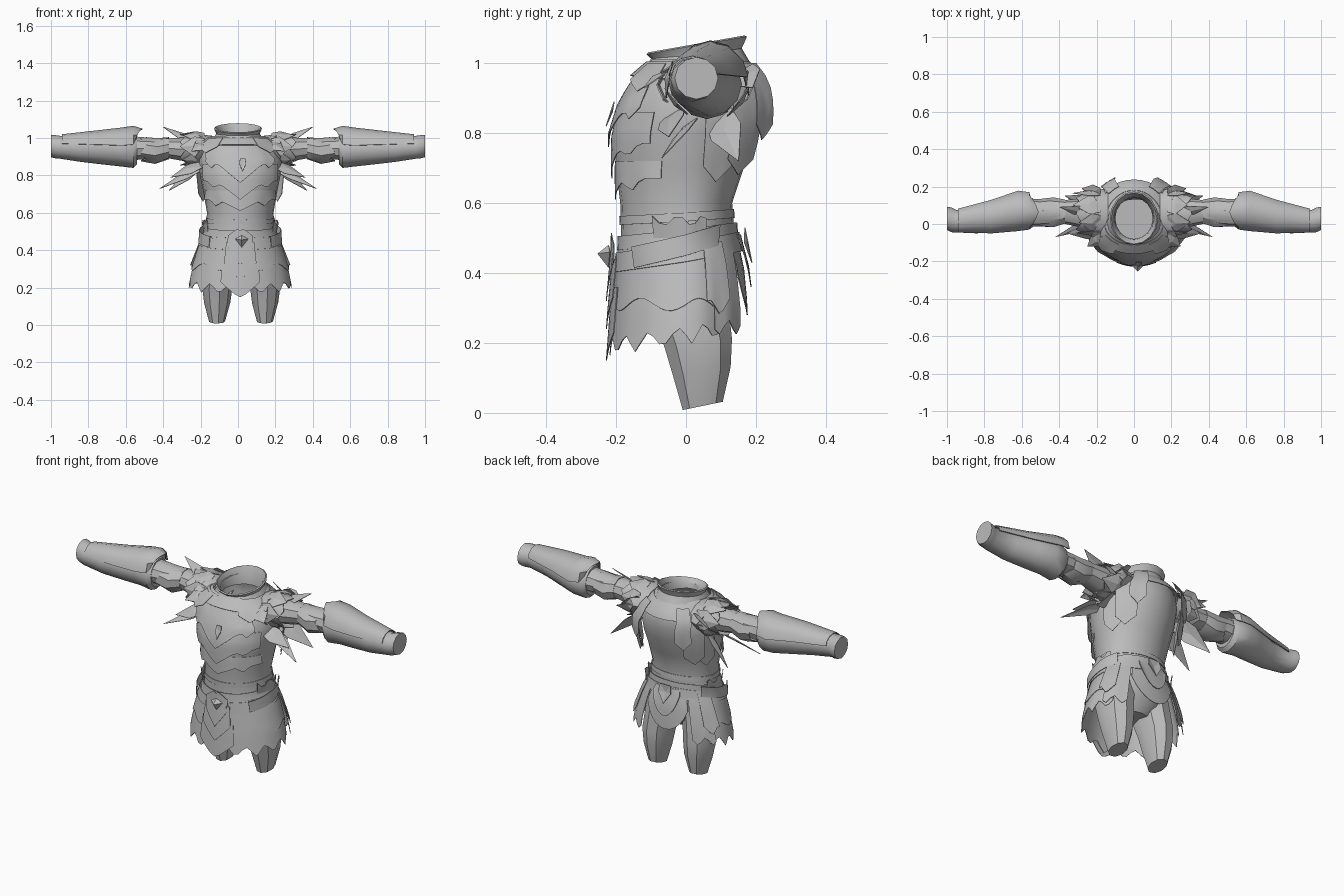
import bpy, bmesh, random
from math import sin, cos, pi, radians
from mathutils import Vector

random.seed(4)
if "Cube" in bpy.data.objects:
    bpy.data.objects.remove(bpy.data.objects["Cube"])

steel = bpy.data.materials.new("plain grey")
steel.use_nodes = True
steel.diffuse_color = (0.5, 0.5, 0.5, 1)
steel.node_tree.nodes["Principled BSDF"].inputs["Base Color"].default_value = (0.5, 0.5, 0.5, 1)

# Body cross-sections: height, half width, front depth, back depth
BODY = [(0.15, 0.275, 0.21, 0.15), (0.30, 0.25, 0.20, 0.16), (0.42, 0.215, 0.19, 0.155),
        (0.50, 0.185, 0.185, 0.14), (0.60, 0.178, 0.188, 0.132), (0.70, 0.195, 0.20, 0.165),
        (0.80, 0.215, 0.205, 0.205), (0.88, 0.225, 0.185, 0.22), (0.95, 0.205, 0.15, 0.215),
        (1.00, 0.16, 0.11, 0.18), (1.03, 0.10, 0.08, 0.14)]


def body_point(deg, z, off=0.0):
    """Point on the body surface at an angle from the front, pushed out by off."""
    z = min(max(z, BODY[0][0]), BODY[-1][0])
    for lo, hi in zip(BODY, BODY[1:]):
        if z <= hi[0]:
            f = (z - lo[0]) / (hi[0] - lo[0])
            w, front, back = [a + (b - a) * f + off for a, b in zip(lo[1:], hi[1:])]
            break
    a = radians(deg)
    lean = 0.012 if z < 0.9 else 0.0
    return Vector((lean + w * sin(a), -cos(a) * (front if cos(a) > 0 else back), z))


def finish(name, verts, faces, thick=0.0, angle=35):
    bm = bmesh.new()
    vs = [bm.verts.new(v) for v in verts]
    for f in faces:
        bm.faces.new([vs[i] for i in f])
    bmesh.ops.recalc_face_normals(bm, faces=bm.faces)
    if thick:
        bmesh.ops.solidify(bm, geom=bm.faces[:], thickness=thick)
    me = bpy.data.meshes.new(name)
    bm.to_mesh(me)
    bm.free()
    me.materials.append(steel)
    me.shade_smooth()
    me.set_sharp_from_angle(angle=radians(angle))
    bpy.context.collection.objects.link(bpy.data.objects.new(name, me))


def loft(name, rings, caps=True, thick=0.0):
    n = len(rings[0])
    verts = [p for r in rings for p in r]
    faces = [(k * n + i, k * n + (i + 1) % n, (k + 1) * n + (i + 1) % n, (k + 1) * n + i)
             for k in range(len(rings) - 1) for i in range(n)]
    if caps:
        faces += [tuple(range(n)), tuple(range(len(verts) - n, len(verts)))]
    finish(name, verts, faces, thick)


def sheet(name, start, end, cols, top, bottom, off=0.01, flare=0.0, rows=5):
    """Curved plate following the body, with a shaped lower edge."""
    verts = []
    for i in range(cols + 1):
        deg = start + (end - start) * i / cols
        z0, z1 = (e(deg) if callable(e) else e for e in (top, bottom))
        verts += [body_point(deg, z0 + (z1 - z0) * r / rows, off + flare * r / rows)
                  for r in range(rows + 1)]
    m = rows + 1
    finish(name, verts, [(i * m + r, i * m + r + 1, (i + 1) * m + r + 1, (i + 1) * m + r)
                         for i in range(cols) for r in range(rows)], 0.003)


def leaf(name, base, tip, width, up=(0, 0, 1)):
    """Pointed plate with a low middle ridge."""
    base, tip = Vector(base), Vector(tip)
    d = tip - base
    side = d.cross(Vector(up)).normalized() * width / 2
    ridge = side.cross(d).normalized() * width * 0.12
    mid = base + d * 0.4
    verts = [base + side * 0.8, base - side * 0.8, mid - side, tip, mid + side, mid + ridge]
    finish(name, verts, [(0, 1, 5), (1, 2, 5), (2, 3, 5), (3, 4, 5), (4, 0, 5)], 0.003, 10)


def tube(name, s, stations, n=10, caps=True, thick=0.0, notch=0.0):
    """Limb along x from (x, y, z, y radius, z radius) stations; notch jags the outer rim."""
    rings = [[Vector((s * (x + notch * (i % 2) * k), y + ry * cos(2 * pi * i / n),
                      z + rz * sin(2 * pi * i / n))) for i in range(n)]
             for k, (x, y, z, ry, rz) in enumerate(stations)]
    loft(name, rings, caps, thick)


def teeth(deg, base, depth, step):
    """Jagged edge height."""
    return base - depth * abs((deg / step) % 2 - 1)


# Torso, open at the neck, and hips
loft("torso", [[body_point(i * 15, z) for i in range(24)]
               for z in (0.42, 0.5, 0.6, 0.7, 0.8, 0.88, 0.95, 1.0, 1.01)], False)
loft("hips", [[body_point(i * 30, 0.45) * k + Vector((0, 0.01, z - 0.45 * k)) for i in range(12)]
              for z, k in ((0.27, 0.4), (0.32, 0.7), (0.38, 0.88), (0.45, 0.96))])

# Overlapping chest plates with a pointed centre and two side steps
for k, (top, low, rise, span) in enumerate([(0.72, 0.61, 0.06, 70), (0.86, 0.67, 0.10, 62),
                                            (0.96, 0.76, 0.12, 50)]):
    sheet("chest_plate_%d" % (k + 1), -span, span, 20, top,
          lambda d: low + rise * min(abs(d) / 35, 1) - 0.04 * max(0, 1 - abs(abs(d) - 40) / 12),
          0.002 + 0.003 * k, 0.012)
leaf("chest_crest", (0.025, -0.207, 0.89), (0.025, -0.23, 0.82), 0.035, (0, 1, 0))

# Neck mantle and its layered strips hanging behind the shoulders
sheet("mantle", 0, 360, 36, 1.005, lambda d: 0.95 + 0.015 * cos(radians(d)), 0.008, 0.014, 3)
for s, side in ((1, "left"), (-1, "right")):
    for k, (a, b, top, low, off) in enumerate([(104, 130, 0.92, 0.66, 0.014),
                                               (122, 148, 0.97, 0.68, 0.03),
                                               (138, 156, 1.0, 0.78, 0.04)]):
        sheet("%s_back_strip_%d" % (side, k + 1), s * a, s * b, 6, top,
              lambda d: low + 0.09 * abs(abs(d) - (a + b) / 2) / (b - a), off, 0.022)
    sheet(side + "_front_strip", s * 28, s * 62, 6, 1.0, lambda d: 0.92 + abs(abs(d) - 45) * 0.002,
          0.014, 0.02, 3)


def collar_ring(rx, ry, z, tilt):
    return [Vector((rx * sin(a), 0.03 - ry * cos(a), z - tilt * cos(a)))
            for a in (2 * pi * i / 16 for i in range(16))]


loft("collar", [collar_ring(0.10, 0.11, 0.98, 0.0), collar_ring(0.105, 0.115, 1.02, 0.01),
                collar_ring(0.122, 0.137, 1.055, 0.024)], False, 0.008)
loft("collar_band", [collar_ring(0.145, 0.16, 0.98, 0.01), collar_ring(0.112, 0.128, 1.03, 0.015)],
     False, 0.006)

# Skirt: long jagged layer open at the back, shorter layer above it
sheet("skirt_under", -128, 128, 48, 0.46,
      lambda d: teeth(d, 0.25 - 0.03 * cos(radians(d)), 0.055, 12), 0.002, 0.008)
sheet("skirt_over", -118, 118, 48, 0.47,
      lambda d: 0.31 + 0.018 * cos(radians(d * 7)), 0.008, 0.004)
for k, (top, low, wide) in enumerate([(0.36, 0.14, 22), (0.44, 0.24, 19), (0.46, 0.32, 15)]):
    sheet("front_tasset_%d" % (k + 1), -wide, wide, 8, top,
          lambda d: low + 0.09 * abs(d) / wide, 0.017 + 0.006 * k, 0.002)
for k, (top, low, wide) in enumerate([(0.50, 0.28, 32), (0.51, 0.36, 22)]):
    sheet("back_flap_%d" % (k + 1), 180 - wide, 180 + wide, 10, top,
          lambda d: low + 0.12 * (abs(d - 180) / wide) ** 2, 0.006 + 0.012 * k, 0.012)
leaf("back_clasp", (0.012, 0.17, 0.53), (0.012, 0.19, 0.43), 0.08, (0, -1, 0))


# Belts rising toward the back
def belt(name, z, height, off, rise, start=0, end=360, flare=0.0):
    top = lambda d: z + height / 2 - rise * cos(radians(d))
    sheet(name, start, end, 40, top, lambda d: top(d) - height, off, flare, 2)


belt("main_belt", 0.46, 0.055, 0.014, 0.03)
belt("upper_belt", 0.505, 0.04, 0.01, 0.02)
belt("waist_band", 0.56, 0.025, 0.004, 0.01)

# Buckle: shield-shaped crest with a raised diamond
sheet("buckle_crest", -17, 17, 8, lambda d: 0.515 - 0.035 * abs((abs(d) - 4) / 13),
      lambda d: 0.385 + 0.05 * abs(d) / 17, 0.03, -0.002, 3)
finish("buckle_diamond", [(0.02 + x, y, 0.455 + z) for x, y, z in
                          [(0, -0.253, 0), (0, -0.222, 0.025), (0.035, -0.218, 0.005),
                           (0, -0.222, -0.04), (-0.035, -0.218, 0.005)]],
       [(0, i, i % 4 + 1) for i in range(1, 5)], 0.003, 10)

# Limbs and shoulder armour
for s, side in ((1, "left"), (-1, "right")):
    # Flared hip guards and rear tassets
    belt(side + "_hip_guard", 0.48, 0.06, 0.035, 0.05, s * 45, s * 125, -0.015)
    sheet(side + "_hip_crest", s * 62, s * 112, 8, lambda d: teeth(d, 0.57, 0.04, 12), 0.50, 0.022, -0.01)
    for k, (a, b, low) in enumerate([(116, 146, 0.27), (108, 130, 0.33)]):
        sheet("%s_rear_tasset_%d" % (side, k + 1), s * a, s * b, 6, 0.49,
              lambda d: teeth(d, low, 0.05, 10), 0.012 + 0.006 * k, 0.02)

    # Thigh
    cx = 0.128 * s + 0.015
    loft(side + "_thigh", [[Vector((cx + dx * s + rx * cos(a), y + ry * sin(a), z + 0.012 * sin(a)))
                            for a in (2 * pi * i / 9 for i in range(9))]
                           for z, dx, y, rx, ry in ((0.42, -0.03, 0.0, 0.085, 0.115),
                                                    (0.30, -0.01, 0.01, 0.088, 0.112),
                                                    (0.20, 0.0, 0.035, 0.083, 0.098),
                                                    (0.12, 0.0, 0.045, 0.072, 0.084),
                                                    (0.02, 0.0, 0.048, 0.044, 0.058))])

    # Arm with a bulging elbow sleeve
    tube(side + "_upper_arm", s, [(0.17, 0.05, 0.93, 0.085, 0.075), (0.30, 0.06, 0.94, 0.075, 0.065),
                                  (0.38, 0.065, 0.945, 0.062, 0.055), (0.48, 0.06, 0.945, 0.072, 0.06),
                                  (0.60, 0.06, 0.945, 0.075, 0.07)])
    tube(side + "_elbow_sleeve", s, [(0.37, 0.065, 0.945, 0.066, 0.06), (0.43, 0.06, 0.93, 0.082, 0.07),
                                     (0.49, 0.06, 0.94, 0.076, 0.065)], 9, False, 0.004, 0.015)

    # Gauntlet with a raised guard along its upper side
    tube(side + "_gauntlet", s, [(0.54, 0.06, 0.94, 0.075, 0.08), (0.56, 0.06, 0.932, 0.09, 0.092),
                                 (0.63, 0.065, 0.94, 0.095, 0.092), (0.72, 0.045, 0.943, 0.085, 0.085),
                                 (0.84, 0.02, 0.946, 0.07, 0.074), (0.95, 0.015, 0.95, 0.06, 0.061),
                                 (0.975, 0.022, 0.953, 0.066, 0.062), (1.0, 0.03, 0.957, 0.062, 0.06)], 12)
    guard = [(0.51, 0.065, 0.985, 0.07, 0.065), (0.56, 0.07, 0.965, 0.10, 0.10),
             (0.62, 0.07, 0.96, 0.108, 0.096), (0.76, 0.04, 0.965, 0.09, 0.075),
             (0.94, 0.018, 0.97, 0.064, 0.05)]
    verts = [(s * (x + 0.04 * abs(t - 3) / 3 * (k == 0)), y + ry * cos(pi * t / 6), z + rz * sin(pi * t / 6))
             for k, (x, y, z, ry, rz) in enumerate(guard) for t in range(7)]
    finish(side + "_forearm_guard", verts, [(k * 7 + t, k * 7 + t + 1, k * 7 + t + 8, k * 7 + t + 7)
                                            for k in range(4) for t in range(6)], 0.005)

    # Layered shoulder caps with notched rims
    for k, (x0, x1, r0, r1) in enumerate([(0.20, 0.28, 0.10, 0.10), (0.14, 0.20, 0.12, 0.14)]):
        tube("%s_shoulder_cap_%d" % (side, k + 1), s, [(x0, 0.055, 0.94, r0, 0.072), (x1, 0.055, 0.937, r1, 0.085)],
             12, False, 0.004, 0.03)

    # Broad shoulder scales
    for i in range(7):
        a = 2 * pi * (i + 0.3) / 7
        x = random.uniform(0.28, 0.34)
        leaf("%s_shoulder_scale_%d" % (side, i + 1), (s * 0.18, 0.06 + 0.11 * cos(a), 0.94 + 0.075 * sin(a)),
             (s * x, 0.06 + 0.11 * cos(a), 0.94 + 0.085 * sin(a)), 0.11, (0, cos(a), sin(a)))
    # Long plumes above, below, in front and behind
    for i, (base, tip, w) in enumerate((((0.24, 0.06, 0.98), (0.40, 0.09, 1.06), 0.06),
                                        ((0.20, 0.02, 0.84), (0.42, -0.07, 0.73), 0.06),
                                        ((0.20, 0.09, 0.86), (0.37, 0.15, 0.72), 0.10),
                                        ((0.20, -0.04, 0.86), (0.36, -0.05, 0.79), 0.09),
                                        ((0.17, -0.07, 0.97), (0.25, -0.12, 0.93), 0.09),
                                        ((0.18, 0.16, 0.98), (0.28, 0.19, 0.93), 0.09))):
        leaf("%s_shoulder_plume_%d" % (side, i + 1), (s * base[0],) + base[1:], (s * tip[0],) + tip[1:],
             w, (0, -0.6, 1))
